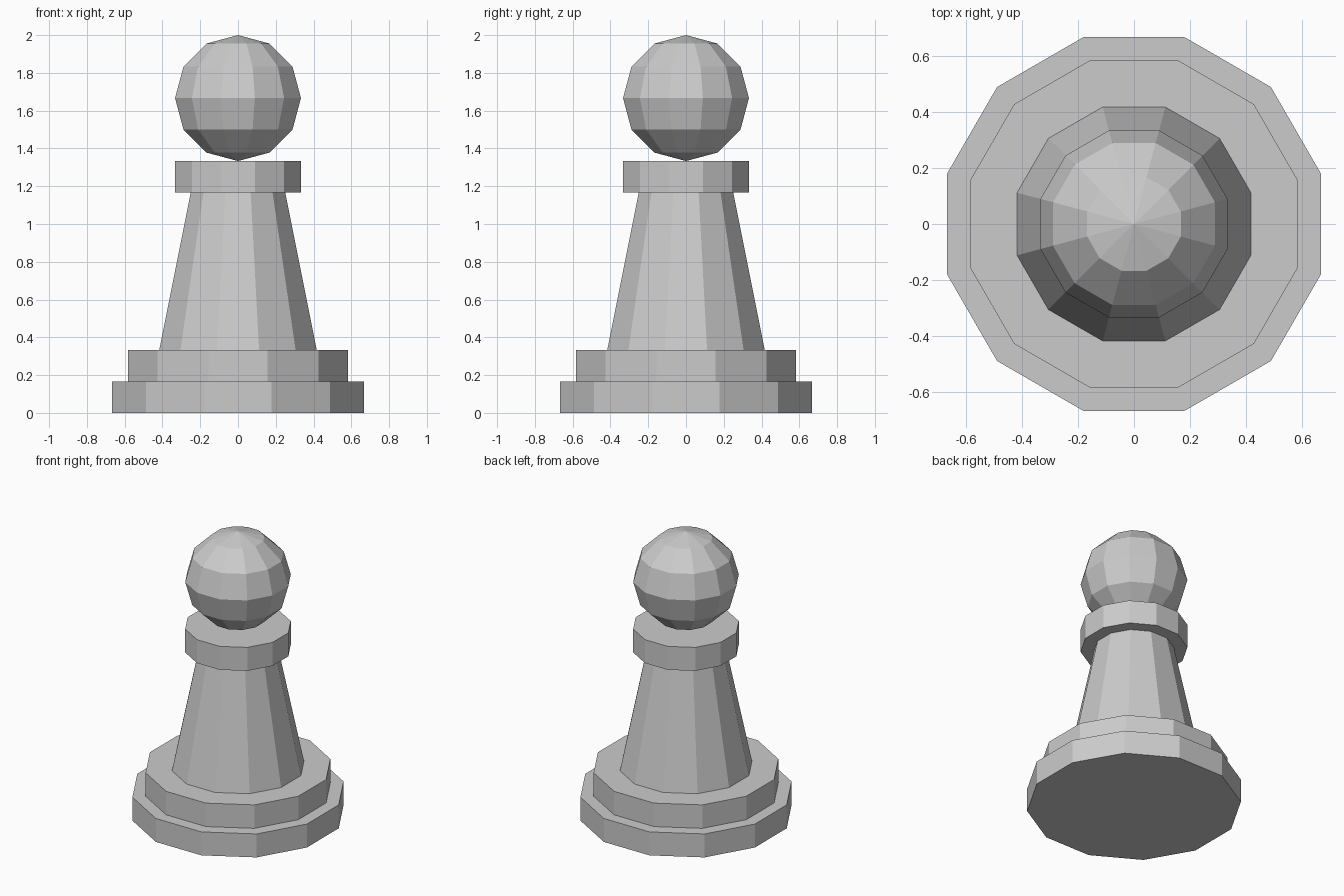
import bpy, bmesh
from math import pi, cos, radians
from mathutils import Matrix

if "Cube" in bpy.data.objects:
    bpy.data.objects.remove(bpy.data.objects["Cube"])

SIDES = 12
TURN = Matrix.Rotation(pi / SIDES, 4, 'Z')   # flats face the axes
K = 1 / cos(pi / SIDES)                      # flat-to-centre distance -> corner radius


def add_object(name, bm):
    mesh = bpy.data.meshes.new(name)
    bm.to_mesh(mesh)
    bm.free()
    obj = bpy.data.objects.new(name, mesh)
    bpy.context.collection.objects.link(obj)
    return obj


def frustum(name, z0, z1, r0, r1):
    bm = bmesh.new()
    bmesh.ops.create_cone(bm, cap_ends=True, segments=SIDES,
                          radius1=r0 * K, radius2=r1 * K, depth=z1 - z0,
                          matrix=Matrix.Translation((0, 0, (z0 + z1) / 2)) @ TURN)
    return add_object(name, bm)


# Stepped foot, tapered body and collar
frustum("foot_lower", 0, 1 / 6, 2 / 3, 2 / 3)
frustum("foot_upper", 1 / 6, 1 / 3, 7 / 12, 7 / 12)
frustum("body", 1 / 3, 7 / 6, 5 / 12, 1 / 4)
frustum("collar", 7 / 6, 4 / 3, 1 / 3, 1 / 3)

# Faceted ball head, widened so its flats reach the full radius
bm = bmesh.new()
bmesh.ops.create_uvsphere(bm, u_segments=SIDES, v_segments=6, radius=1 / 3,
                          matrix=Matrix.Translation((0, 0, 5 / 3)) @ TURN
                          @ Matrix.Diagonal((K, K, 1, 1)))
add_object("head", bm)
